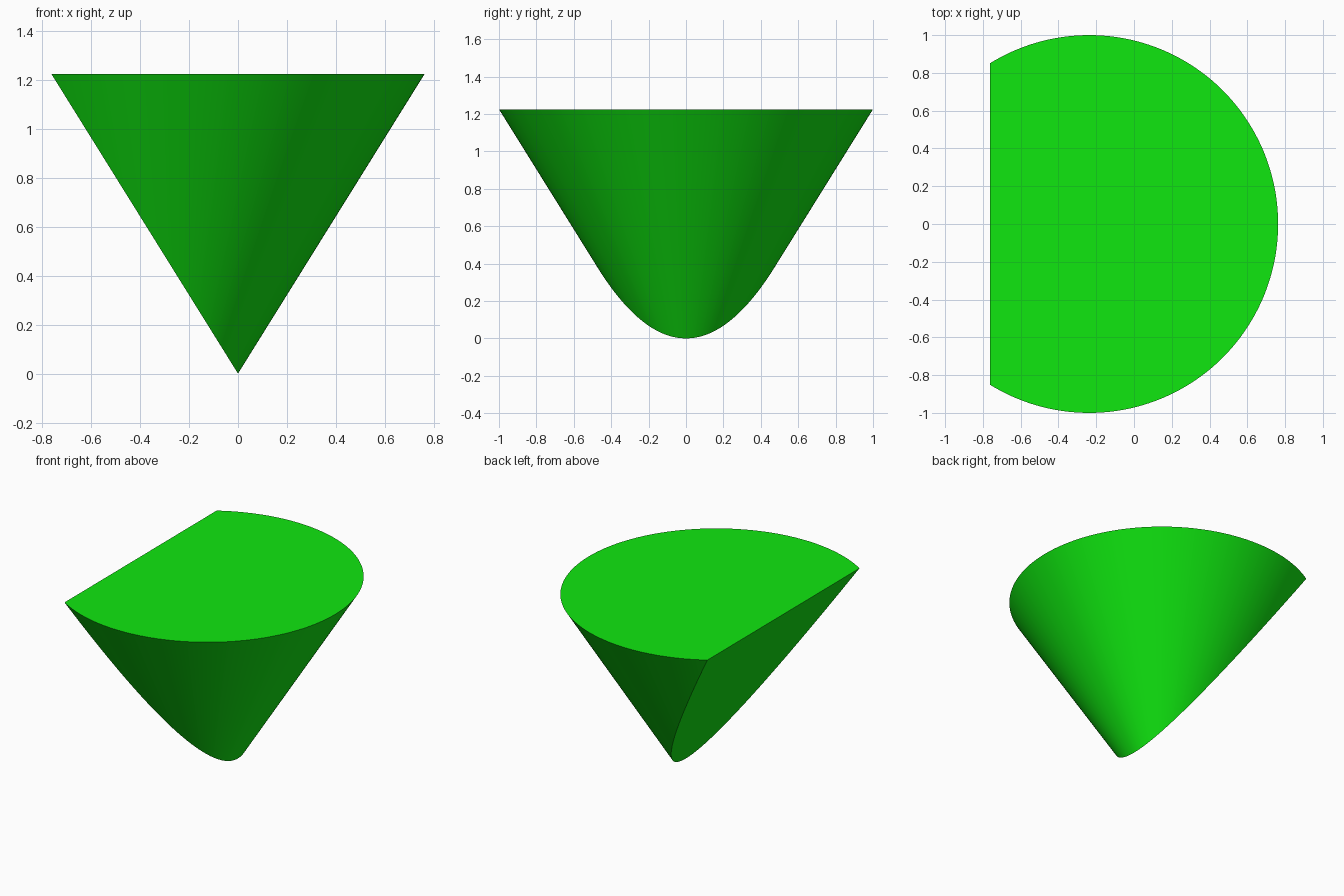
import bpy, bmesh, math
from mathutils import Vector, Matrix

if "Cube" in bpy.data.objects:
    bpy.data.objects.remove(bpy.data.objects["Cube"])

HALF = 0.763          # half of the width in x
HEIGHT = 1.225
RADIUS = 1.0          # radius of the top rim
depth = RADIUS * HEIGHT / HALF   # full cone depth, apex below z = 0

# Inverted cone, rim at the top
bm = bmesh.new()
bmesh.ops.create_cone(bm, cap_ends=True, cap_tris=False, segments=256,
                      radius1=0.0, radius2=RADIUS, depth=depth,
                      matrix=Matrix.Translation((HALF - RADIUS, 0, HEIGHT - depth / 2)))
bmesh.ops.remove_doubles(bm, verts=bm.verts, dist=1e-5)

# Slanted planar cut parallel to the opposite side (parabolic section)
geom = bm.verts[:] + bm.edges[:] + bm.faces[:]
cut = bmesh.ops.bisect_plane(bm, geom=geom, dist=1e-6, plane_co=Vector((0, 0, 0)),
                             plane_no=Vector((-HEIGHT, 0, -HALF)).normalized(),
                             clear_outer=True)
edges = [e for e in bm.edges if e.is_boundary]
bmesh.ops.contextual_create(bm, geom=edges)
bmesh.ops.recalc_face_normals(bm, faces=bm.faces)

mesh = bpy.data.meshes.new("cut_cone")
bm.to_mesh(mesh)
bm.free()
obj = bpy.data.objects.new("cut_cone", mesh)
bpy.context.collection.objects.link(obj)

# Green finish
mat = bpy.data.materials.new("green")
mat.diffuse_color = (0.005, 0.8, 0.005, 1)
mat.use_nodes = True
mat.node_tree.nodes["Principled BSDF"].inputs["Base Color"].default_value = mat.diffuse_color
mesh.materials.append(mat)

# Smooth side, sharp rim and cut
bpy.context.view_layer.objects.active = obj
obj.select_set(True)
bpy.ops.object.shade_smooth_by_angle(angle=math.radians(30))
